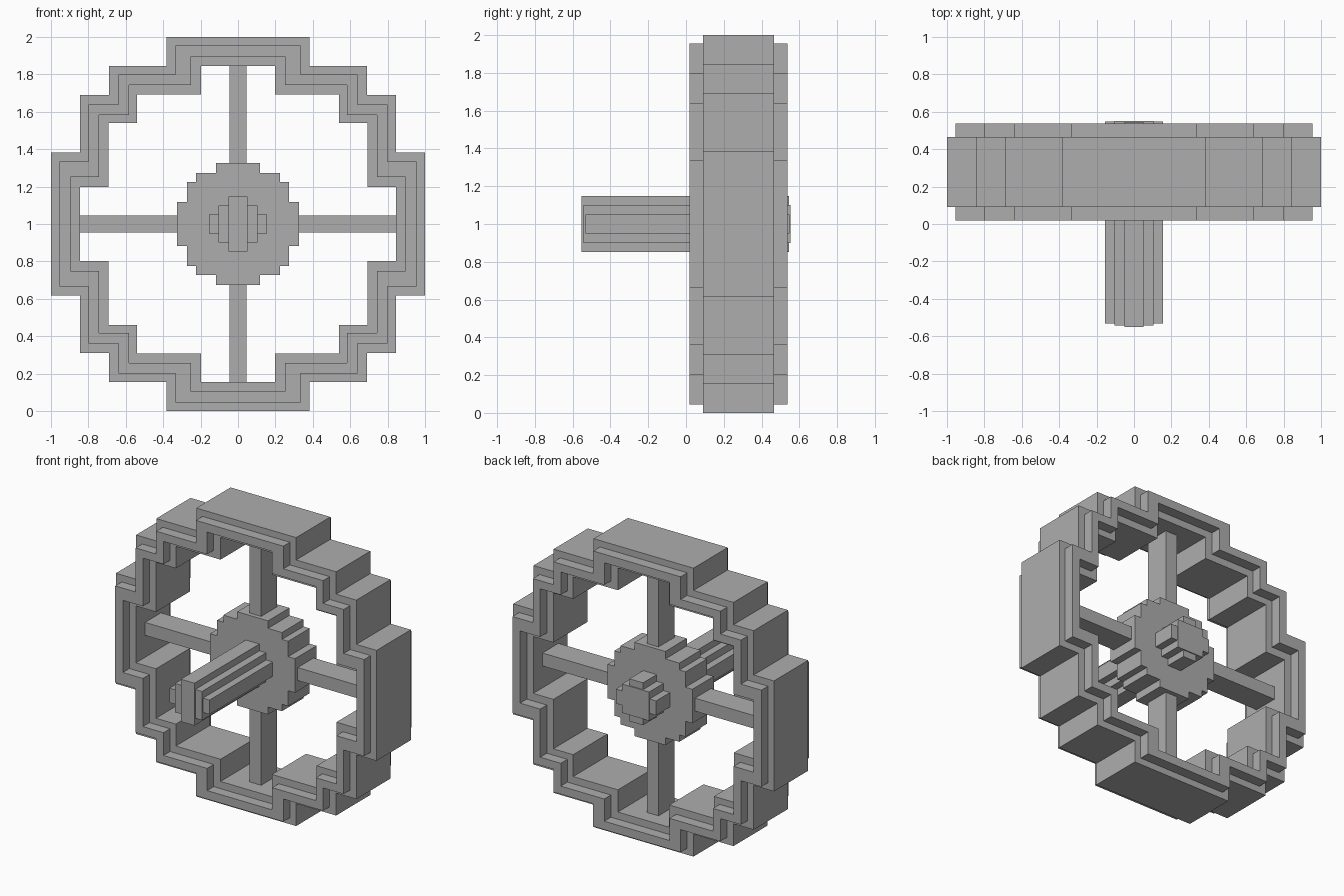
import bpy, bmesh

cube = bpy.data.objects.get("Cube")
if cube:
    bpy.data.objects.remove(cube, do_unlink=True)

CENTRE_Z = 1.0
GREY = (0.42, 0.42, 0.42, 1)
grey = bpy.data.materials.new("plain grey")
grey.diffuse_color = GREY
grey.use_nodes = True
grey.node_tree.nodes["Principled BSDF"].inputs["Base Color"].default_value = GREY


def finish(name, bm):
    bmesh.ops.recalc_face_normals(bm, faces=bm.faces)
    mesh = bpy.data.meshes.new(name)
    bm.to_mesh(mesh)
    bm.free()
    mesh.materials.append(grey)
    obj = bpy.data.objects.new(name, mesh)
    bpy.context.collection.objects.link(obj)
    return obj


def stepped_loop(sizes):
    """Closed stepped outline from (half width, half height) pairs, widest first."""
    quarter = []
    for i, (x, z) in enumerate(sizes):
        quarter.append((x, z))
        if i + 1 < len(sizes):
            quarter.append((sizes[i + 1][0], z))
    back = quarter[::-1]
    return (quarter + [(-x, z) for x, z in back]
            + [(-x, -z) for x, z in quarter] + [(x, -z) for x, z in back])


def make_loops(bm, outline, y0, y1):
    return [[bm.verts.new((x, y, z + CENTRE_Z)) for x, z in outline] for y in (y0, y1)]


def bridge(bm, a, b):
    for i in range(len(a)):
        j = (i + 1) % len(a)
        bm.faces.new((a[i], a[j], b[j], b[i]))


def solid(name, sizes, y0, y1):
    bm = bmesh.new()
    front, back = make_loops(bm, stepped_loop(sizes), y0, y1)
    bridge(bm, front, back)
    bm.faces.new(front)
    bm.faces.new(back)
    return finish(name, bm)


def ring(name, outer, inner, y0, y1):
    bm = bmesh.new()
    of, ob = make_loops(bm, stepped_loop(outer), y0, y1)
    nf, nb = make_loops(bm, stepped_loop(inner), y0, y1)
    for a, b in ((of, ob), (nf, nb), (of, nf), (ob, nb)):
        bridge(bm, a, b)
    return finish(name, bm)


def rim_steps(a, b, c, d):
    """Four steps, symmetric about the diagonal."""
    return [(a, d), (b, c), (c, b), (d, a)]


# Wide stepped tread
ring("wheel_tread", rim_steps(1.0, 0.845, 0.69, 0.383),
     rim_steps(0.846, 0.692, 0.54, 0.197), 0.09, 0.465)

# Narrow ridge standing out on both sides of the tread
ring("wheel_ridge", rim_steps(0.955, 0.798, 0.64, 0.335),
     rim_steps(0.896, 0.742, 0.584, 0.25), 0.018, 0.538)

# Hub
solid("hub", [(0.325, 0.118), (0.273, 0.225), (0.225, 0.273), (0.118, 0.325)], 0.16, 0.395)

# Spokes from hub to tread
for side, sign in (("left", 1), ("right", -1)):
    spoke = solid(side + "_spoke", [(0.275, 0.045)], 0.19, 0.365)
    spoke.location.x = sign * 0.572
for side, sign in (("upper", 1), ("lower", -1)):
    spoke = solid(side + "_spoke", [(0.045, 0.275)], 0.19, 0.365)
    spoke.location.z = sign * 0.572

# Axle of three crossed bars with slightly staggered ends
solid("axle_tall_bar", [(0.052, 0.147)], -0.552, 0.545)
solid("axle_square_bar", [(0.104, 0.1)], -0.542, 0.552)
solid("axle_wide_bar", [(0.154, 0.05)], -0.532, 0.548)
